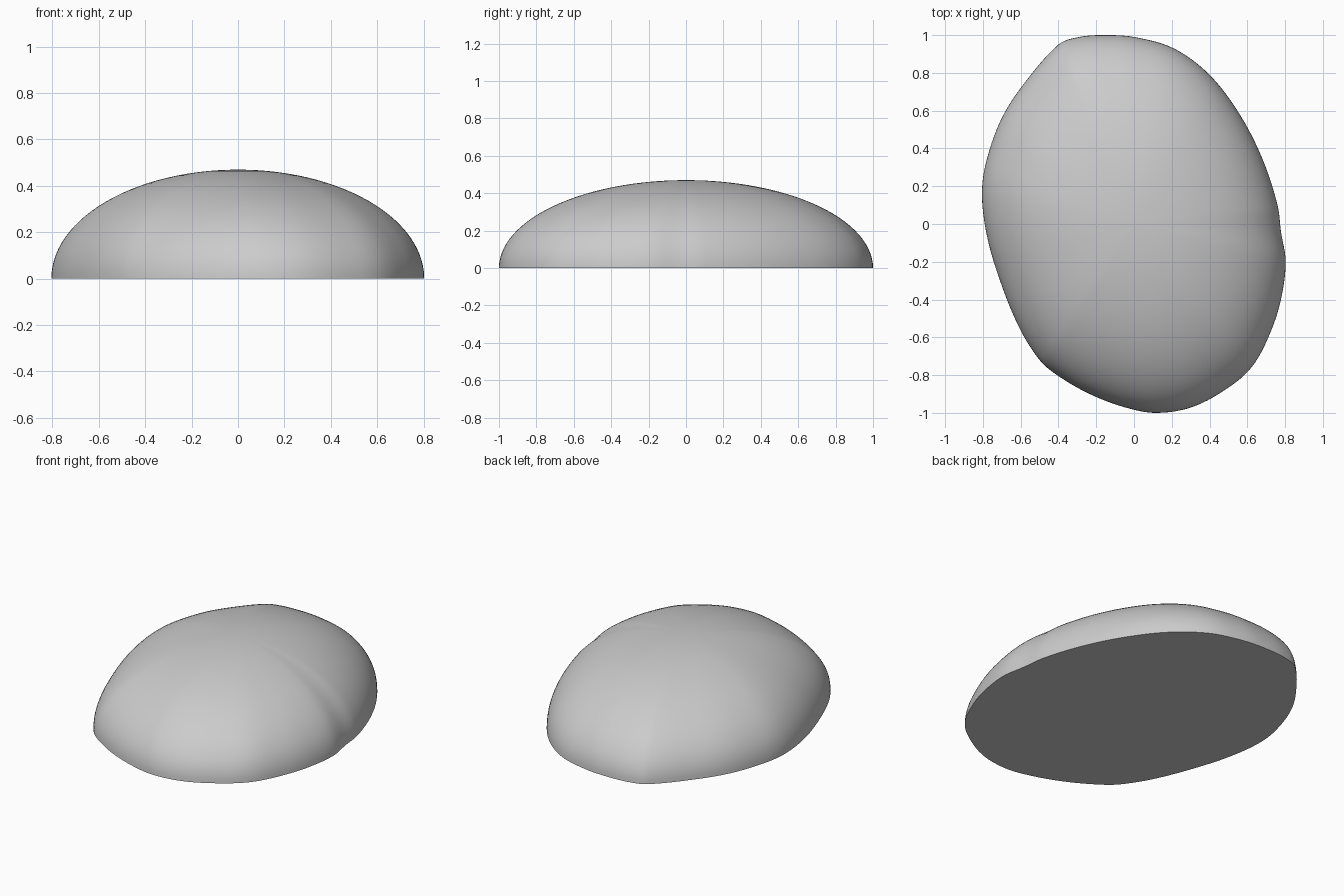
import bpy, bmesh, math
from mathutils import Vector
from mathutils.geometry import interpolate_bezier

cube = bpy.data.objects.get("Cube")
if cube:
    bpy.data.objects.remove(cube, do_unlink=True)

HEIGHT = 0.47
RINGS = 28
STEPS = 6

# Plan outline of the pebble, counter-clockwise from the back
OUTLINE = [Vector((x, y, 0)) for x, y in (
    (-.16, 1), (-.29, .99), (-.4, .95), (-.6, .72), (-.71, .54), (-.785, .32),
    (-.805, .16), (-.785, -.03), (-.73, -.24), (-.617, -.53), (-.5, -.72),
    (-.4, -.805), (-.235, -.9), (-.05, -.97), (.12, -1), (.32, -.965),
    (.53, -.845), (.64, -.735), (.73, -.555), (.78, -.39), (.803, -.2),
    (.778, -.04), (.76, .1), (.68, .345), (.56, .58), (.4, .79), (.21, .93),
    (0, .99))]


def smooth_loop(points):
    """Closed smooth curve through the points."""
    loop, n = [], len(points)
    for i in range(n):
        a, b, c, d = (points[(i + k) % n] for k in (-1, 0, 1, 2))
        reach = (c - b).length / 3
        loop += interpolate_bezier(b, b + (c - a).normalized() * reach,
                                   c - (d - b).normalized() * reach, c, STEPS + 1)[:-1]
    return loop


# Plain grey stone
stone = bpy.data.materials.new("grey_stone")
stone.use_nodes = True
grey = (0.6, 0.6, 0.6, 1)
stone.diffuse_color = grey
stone.node_tree.nodes["Principled BSDF"].inputs["Base Color"].default_value = grey

# Dome: the outline shrinks upward along a quarter ellipse
bm = bmesh.new()
loop = smooth_loop(OUTLINE)
count = len(loop)
rings = []
for r in range(RINGS):
    angle = math.pi / 2 * r / RINGS
    lift = Vector((0, 0, HEIGHT * math.sin(angle)))
    rings.append([bm.verts.new(p * math.cos(angle) + lift) for p in loop])
for low, high in zip(rings, rings[1:]):
    for i in range(count):
        j = (i + 1) % count
        bm.faces.new((low[i], low[j], high[j], high[i]))

# Crown and flat underside
apex = bm.verts.new((0, 0, HEIGHT))
for i in range(count):
    bm.faces.new((rings[-1][i], rings[-1][(i + 1) % count], apex))
bm.faces.new(rings[0][::-1])

mesh = bpy.data.meshes.new("pebble_dome")
bm.to_mesh(mesh)
bm.free()
mesh.materials.append(stone)
dome = bpy.data.objects.new("pebble_dome", mesh)
bpy.context.collection.objects.link(dome)
bpy.context.view_layer.objects.active = dome
dome.select_set(True)
bpy.ops.object.shade_smooth_by_angle(angle=math.radians(40))
